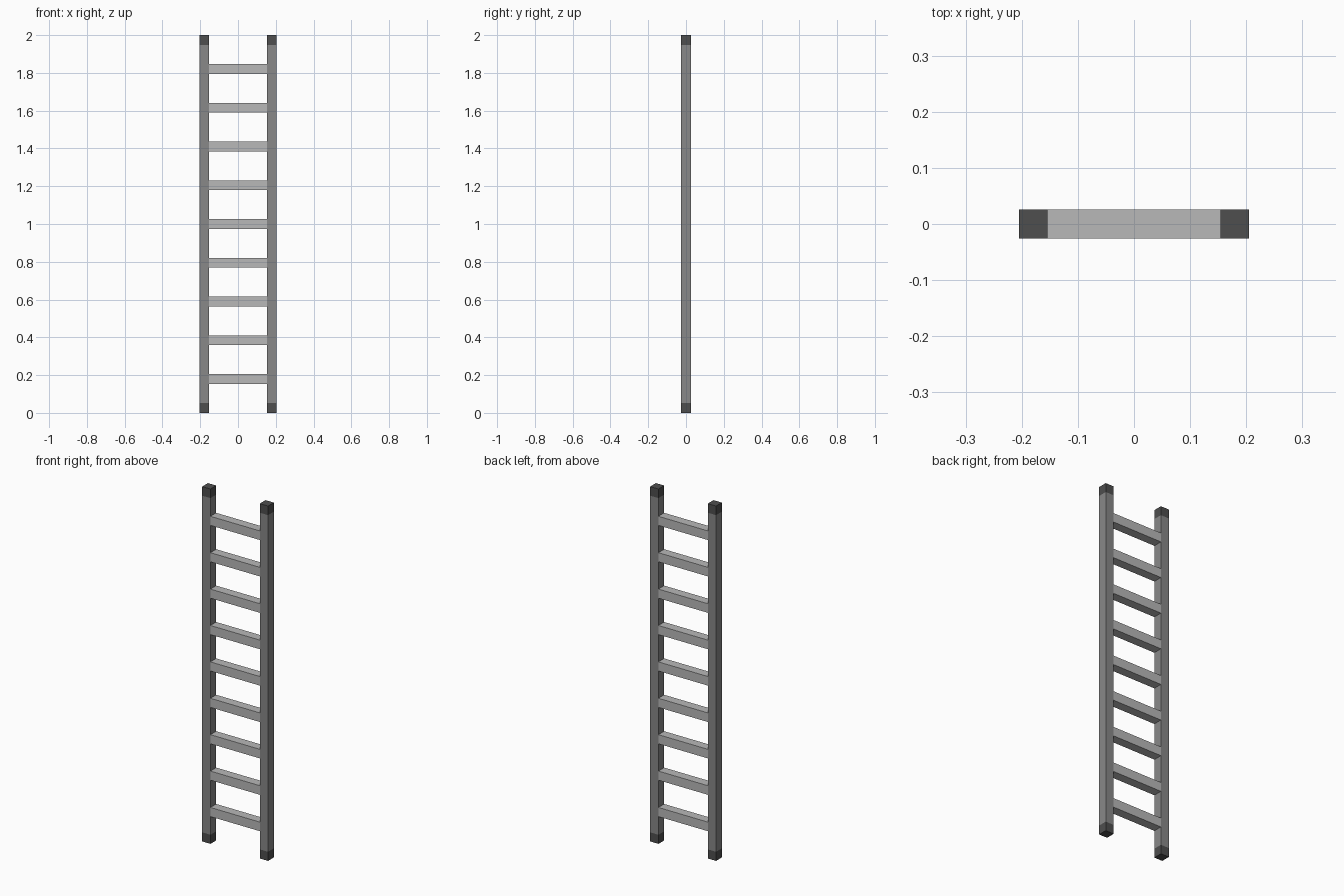
import bpy

# Remove the default cube
cube = bpy.data.objects.get("Cube")
if cube:
    bpy.data.objects.remove(cube, do_unlink=True)

HEIGHT = 2.0
U = HEIGHT / 39          # square section shared by rails, caps and rungs
RAIL_X = 3.5 * U
RUNGS = 9


def make_material(name, grey):
    mat = bpy.data.materials.new(name)
    mat.use_nodes = True
    color = (grey, grey, grey, 1)
    mat.diffuse_color = color
    mat.node_tree.nodes["Principled BSDF"].inputs["Base Color"].default_value = color
    return mat


def box(name, center, size, mat):
    bpy.ops.mesh.primitive_cube_add(size=1, location=center)
    obj = bpy.context.object
    obj.name = name
    obj.scale = size
    bpy.ops.object.transform_apply(location=False, rotation=False, scale=True)
    obj.data.materials.append(mat)
    return obj


rail_grey = make_material("medium grey rail", 0.246)
rung_grey = make_material("light grey rung", 0.48)
cap_grey = make_material("dark grey cap", 0.077)

# Side rails with dark end caps
for side, sign in (("left", 1), ("right", -1)):
    x = sign * RAIL_X
    box(f"{side}_rail", (x, 0, HEIGHT / 2), (U, U, HEIGHT - 2 * U), rail_grey)
    box(f"{side}_foot_cap", (x, 0, U / 2), (U, U, U), cap_grey)
    box(f"{side}_top_cap", (x, 0, HEIGHT - U / 2), (U, U, U), cap_grey)

# Evenly spaced rungs between the rails
for i in range(RUNGS):
    z = (3.5 + 4 * i) * U
    box(f"rung_{i + 1}", (0, 0, z), (6 * U, U, U), rung_grey)
